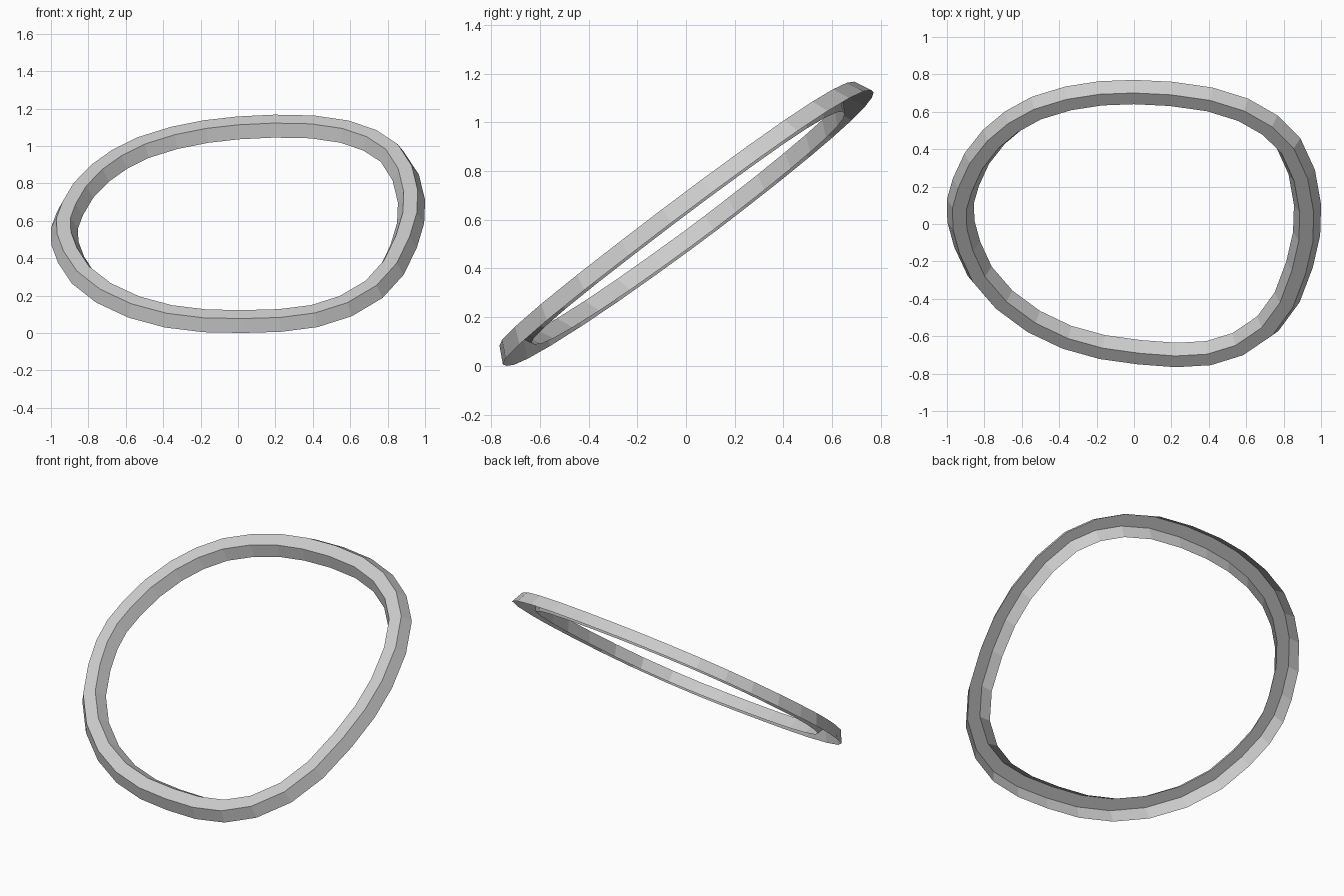
import bpy, bmesh
from mathutils import Vector

if "Cube" in bpy.data.objects:
    bpy.data.objects.remove(bpy.data.objects["Cube"])

# Outer rim of the ring, seen from above (x, y), clockwise
OUTLINE = [(0, .77), (.2, .76), (.42, .73), (.61, .67), (.765, .58), (.89, .46),
           (.967, .29), (1, .10), (.995, -.06), (.955, -.23), (.885, -.42), (.775, -.57),
           (.605, -.685), (.425, -.74), (.23, -.752), (.025, -.735), (-.185, -.708),
           (-.39, -.65), (-.585, -.558), (-.757, -.43), (-.89, -.28), (-.96, -.12),
           (-.998, .01), (-1, .135), (-.967, .24), (-.907, .38), (-.805, .505),
           (-.69, .60), (-.55, .68), (-.365, .735), (-.185, .763)]
SLOPE_X, SLOPE_Y, MID_Z = .085, .746, .56
# Open channel section: (distance inward, height above the rims)
SECTION = [(0, 0), (.035, .07), (.11, .07), (.146, 0)]

# Lay the outline on the tilted plane
normal = Vector((-SLOPE_X, -SLOPE_Y, 1)).normalized()
path = [Vector((x, y, MID_Z + SLOPE_X * x + SLOPE_Y * y)) for x, y in OUTLINE]
n = len(path)

# Even out the curve without shrinking it
for w in (.4, -.42):
    path = [p.lerp((path[i - 1] + path[(i + 1) % n]) / 2, w) for i, p in enumerate(path)]

# Sweep the channel around the path; the underside stays open
bm = bmesh.new()
rings = []
for i, p in enumerate(path):
    tangent = (path[(i + 1) % n] - path[i - 1]).normalized()
    inward = tangent.cross(normal)
    rings.append([bm.verts.new(p + inward * d + normal * h) for d, h in SECTION])
for i in range(n):
    a, b = rings[i], rings[(i + 1) % n]
    for k in range(len(SECTION) - 1):
        bm.faces.new((a[k], a[k + 1], b[k + 1], b[k]))

# Rest on the ground
low = min(v.co.z for v in bm.verts)
bmesh.ops.translate(bm, verts=bm.verts, vec=(0, 0, -low))
mesh = bpy.data.meshes.new("tilted_ring")
bm.to_mesh(mesh)
bm.free()
bpy.context.collection.objects.link(bpy.data.objects.new("tilted_ring", mesh))
